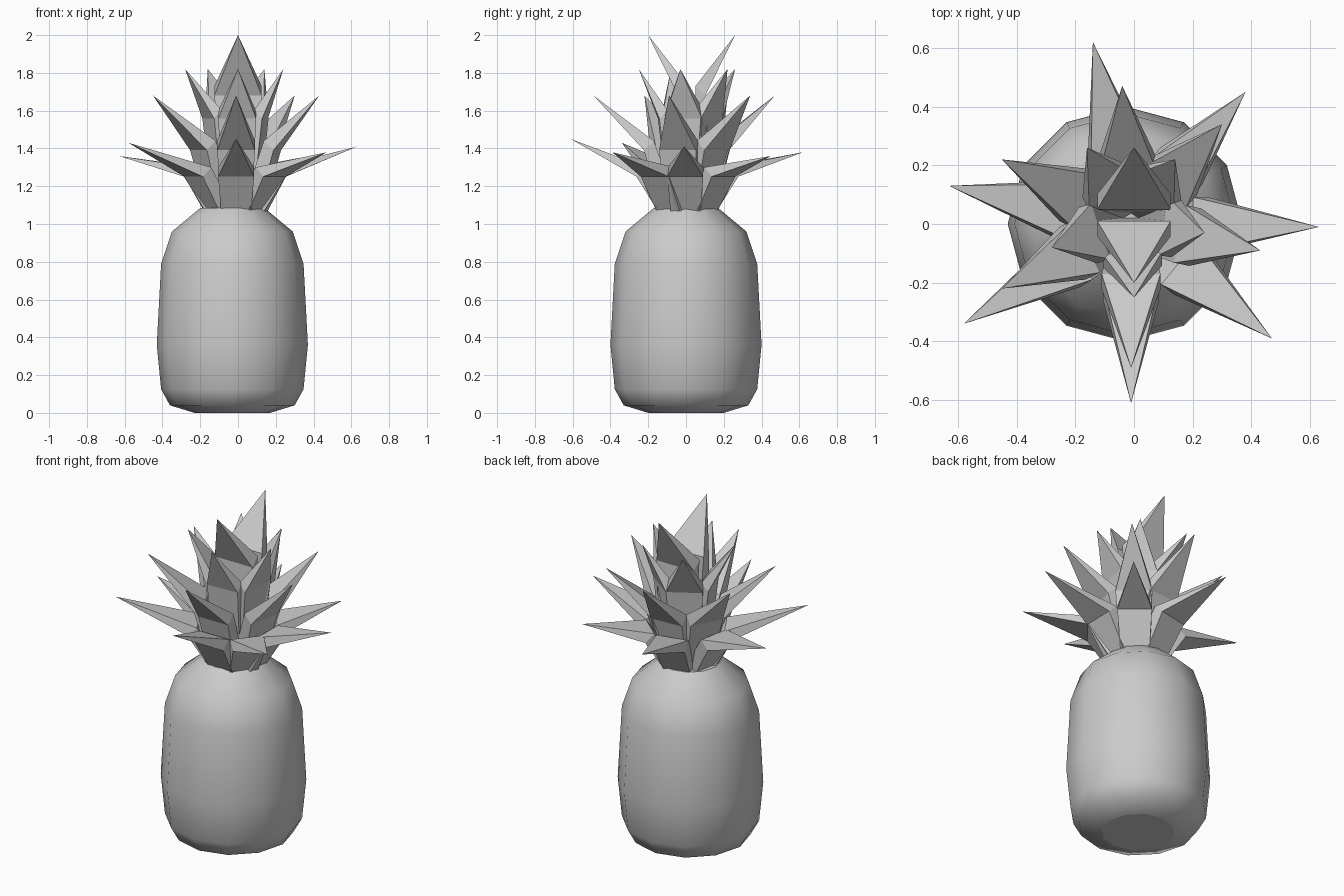
import bpy, bmesh, math
from mathutils import Vector

cube = bpy.data.objects.get("Cube")
if cube:
    bpy.data.objects.remove(cube, do_unlink=True)

grey = bpy.data.materials.new("plain grey")
grey.use_nodes = True
COLOUR = (0.6, 0.6, 0.6, 1)
grey.diffuse_color = COLOUR
grey.node_tree.nodes["Principled BSDF"].inputs["Base Color"].default_value = COLOUR


def finish(bm, name):
    bmesh.ops.recalc_face_normals(bm, faces=bm.faces[:])
    mesh = bpy.data.meshes.new(name)
    bm.to_mesh(mesh)
    bm.free()
    mesh.materials.append(grey)
    obj = bpy.data.objects.new(name, mesh)
    bpy.context.collection.objects.link(obj)
    return obj


# Fruit body: twelve-sided lathe, smooth sides and flat caps
def make_body(profile, sides, cx):
    bm = bmesh.new()
    rings = []
    for r, z in profile:
        angles = [2 * math.pi * i / sides for i in range(sides)]
        rings.append([bm.verts.new((cx + r * math.cos(a), r * math.sin(a), z)) for a in angles])
    for low, high in zip(rings, rings[1:]):
        for i in range(sides):
            j = (i + 1) % sides
            bm.faces.new((low[i], low[j], high[j], high[i])).smooth = True
    bm.faces.new(rings[0][::-1])
    bm.faces.new(rings[-1])
    for ring in (rings[0], rings[-1]):
        for i in range(sides):
            bm.edges.get((ring[i - 1], ring[i])).smooth = False
    return finish(bm, "fruit_body")


make_body([(0.2, 0), (0.33, 0.04), (0.377, 0.125), (0.4, 0.36),
           (0.377, 0.79), (0.32, 0.96), (0.17, 1.085)], 12, -0.03)


# Leaf: a flat box that widens to a bend, then narrows to a point
def make_leaf(name, tip, centre, base, bend, widths, thick):
    tip, centre = Vector(tip), Vector(centre)
    out = Vector((tip.x - centre.x, tip.y - centre.y, 0)).normalized()
    side = Vector((-out.y, out.x, 0))
    up = Vector((0, 0, 1))
    bm = bmesh.new()

    def section(inner, outer, half):
        corners = ((inner, -half), (inner, half), (outer, half), (outer, -half))
        return [bm.verts.new(centre + out * p[0] + up * p[1] + side * w) for p, w in corners]

    low = section(base, (base[0] + thick * 1.3, base[1]), widths[0])
    mid = section(bend, (bend[0] + thick * 0.75, bend[1] - thick * 0.7), widths[1])
    point = bm.verts.new(tip)
    for i in range(4):
        j = (i + 1) % 4
        bm.faces.new((low[i], low[j], mid[j], mid[i]))
        bm.faces.new((mid[i], mid[j], point))
    bm.faces.new(low[::-1])
    finish(bm, name)


# Crown tiers: centre, inner base, inner bend, half widths, thickness, tips
tiers = {
    "lower_leaf": ((-0.01, 0, 0), (0.06, 1.07), (0.21, 1.3), (0.08, 0.095), 0.07, [
        (-0.14, 0.62, 1.38), (0.38, 0.45, 1.36), (0.63, -0.01, 1.41), (0.47, -0.39, 1.38),
        (-0.01, -0.61, 1.45), (-0.58, -0.34, 1.43), (-0.63, 0.13, 1.36)]),
    "middle_leaf": ((-0.01, 0, 0), (0.04, 1.07), (0.17, 1.44), (0.08, 0.1), 0.07, [
        (-0.04, 0.47, 1.68), (0.3, 0.34, 1.68), (0.43, -0.09, 1.68),
        (-0.01, -0.49, 1.68), (-0.45, -0.22, 1.68), (-0.45, 0.22, 1.68)]),
    "upper_leaf": ((-0.01, 0.01, 0), (0.02, 1.07), (0.11, 1.6), (0.08, 0.1), 0.06, [
        (-0.16, 0.26, 1.82), (0.14, 0.22, 1.82), (0.24, -0.03, 1.82),
        (0, -0.25, 1.82), (-0.28, -0.08, 1.82)]),
    "top_leaf": ((0, 0.03, 0), (0.01, 1.07), (0.02, 1.73), (0.08, 0.125), 0.07, [
        (0, 0.26, 2), (0, -0.2, 2)]),
}
for name, (centre, base, bend, widths, thick, tips) in tiers.items():
    for n, tip in enumerate(tips, 1):
        make_leaf(f"{name}_{n}", tip, centre, base, bend, widths, thick)
